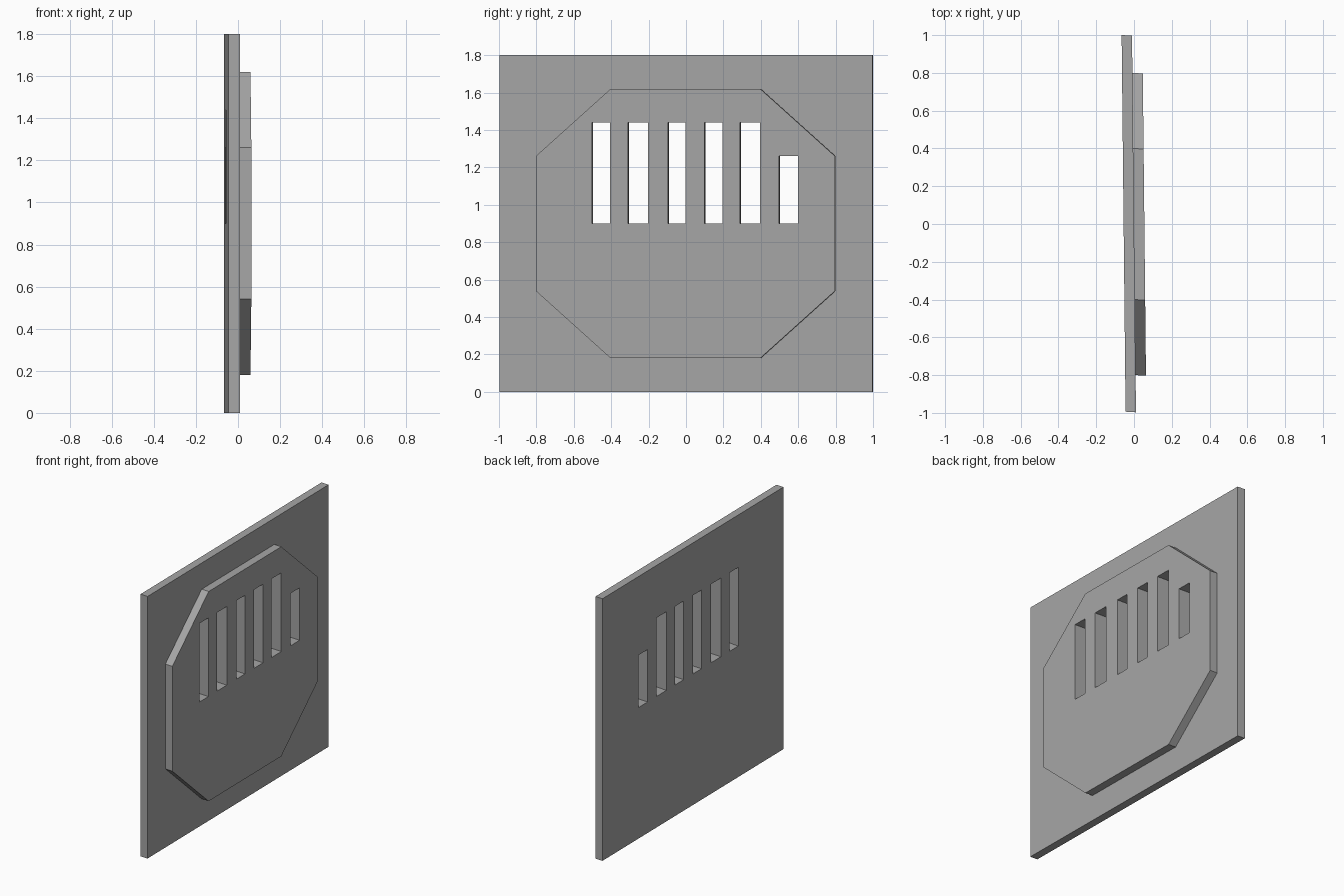
import bpy
import bmesh

default = bpy.data.objects.get("Cube")
if default:
    bpy.data.objects.remove(default, do_unlink=True)

THICK = 0.055
LEAN_X, LEAN_Y = 0.0105, 0.06  # slight skew of the whole panel

grey = bpy.data.materials.new("plain grey")
grey.use_nodes = True
colour = (0.38, 0.38, 0.38, 1)
grey.diffuse_color = colour
grey.node_tree.nodes["Principled BSDF"].inputs["Base Color"].default_value = colour


def skew(x, y, z):
    return (x - LEAN_X * y, y - LEAN_Y * x, z)


def prisms(name, outlines, x0, x1):
    """Extrude (y, z) outlines from x0 to x1 into one object."""
    bm = bmesh.new()
    for outline in outlines:
        back = [bm.verts.new(skew(x0, y, z)) for y, z in outline]
        front = [bm.verts.new(skew(x1, y, z)) for y, z in outline]
        bm.faces.new(back[::-1])
        bm.faces.new(front)
        for i in range(len(outline)):
            j = (i + 1) % len(outline)
            bm.faces.new((back[i], back[j], front[j], front[i]))
    bmesh.ops.recalc_face_normals(bm, faces=bm.faces)
    mesh = bpy.data.meshes.new(name)
    bm.to_mesh(mesh)
    bm.free()
    mesh.materials.append(grey)
    obj = bpy.data.objects.new(name, mesh)
    bpy.context.collection.objects.link(obj)
    return obj


def rect(y0, y1, z0, z1):
    return [(y0, z0), (y1, z0), (y1, z1), (y0, z1)]


# Square backing plate
plate = prisms("back_plate", [rect(-0.997, 0.997, 0, 1.8)], -THICK, 0)

# Raised octagonal panel
quarter = [(0.8, 0.36), (0.4, 0.72)]
half = quarter + [(-y, z) for y, z in reversed(quarter)]
octagon = [(y, 0.9 + z) for y, z in half] + [(-y, 0.9 - z) for y, z in half]
panel = prisms("octagon_panel", [octagon], 0, THICK)

# Row of vent slots, the last one shorter
spans = [(-0.5, -0.403), (-0.307, -0.2), (-0.093, 0), (0.102, 0.199), (0.292, 0.4)]
slots = [rect(a, b, 0.9, 1.44) for a, b in spans] + [rect(0.5, 0.602, 0.9, 1.26)]
cutter = prisms("slot_cutter", slots, -0.2, 0.2)

# Cut the slots through both layers
for obj in (plate, panel):
    mod = obj.modifiers.new("slots", "BOOLEAN")
    mod.operation = "DIFFERENCE"
    mod.solver = "EXACT"
    mod.object = cutter
    bpy.context.view_layer.update()
    evaluated = obj.evaluated_get(bpy.context.evaluated_depsgraph_get())
    cut_mesh = bpy.data.meshes.new_from_object(evaluated)
    obj.modifiers.clear()
    obj.data = cut_mesh
bpy.data.objects.remove(cutter, do_unlink=True)
